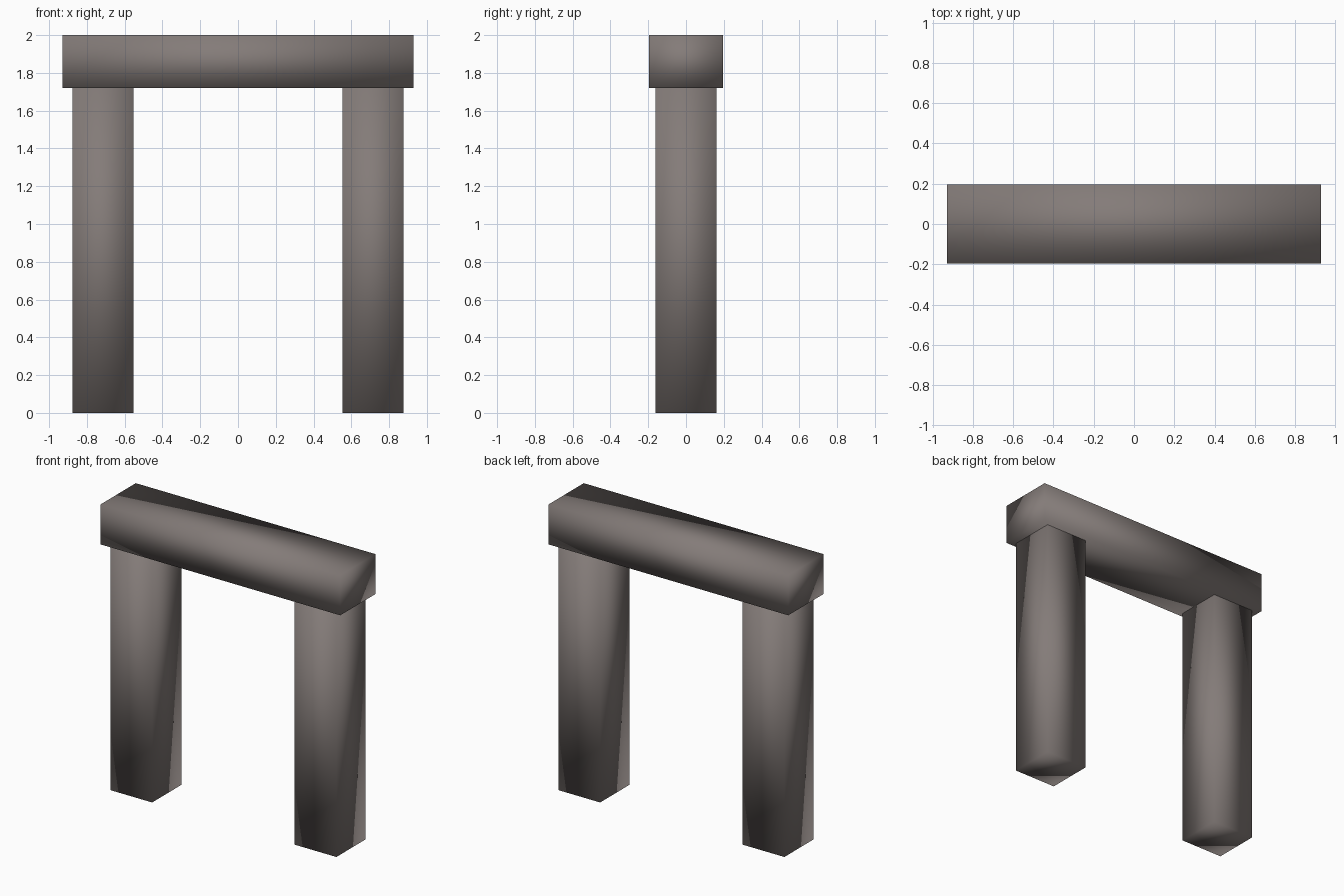
import bpy

cube = bpy.data.objects.get("Cube")
if cube:
    bpy.data.objects.remove(cube, do_unlink=True)

# Warm grey stone
STONE = (0.23, 0.20, 0.19, 1.0)
stone = bpy.data.materials.new("warm_grey_stone")
stone.use_nodes = True
stone.diffuse_color = STONE
bsdf = next(n for n in stone.node_tree.nodes if n.type == "BSDF_PRINCIPLED")
bsdf.inputs["Base Color"].default_value = STONE


def block(name, center, size):
    """Smooth-shaded stone block with shared corner normals."""
    bpy.ops.mesh.primitive_cube_add(size=1, location=center)
    obj = bpy.context.object
    obj.name = name
    obj.scale = size
    bpy.ops.object.transform_apply(location=False, rotation=False, scale=True)
    bpy.ops.object.shade_smooth()
    obj.data.materials.append(stone)
    return obj


LINTEL_BASE = 1.72
POST_WIDTH = 0.324

# Upright posts
for side, sign in (("left", 1), ("right", -1)):
    block(side + "_post", (sign * 0.714, 0, LINTEL_BASE / 2),
          (POST_WIDTH, POST_WIDTH, LINTEL_BASE))

# Lintel across the top
block("lintel", (0, 0, (2 + LINTEL_BASE) / 2), (1.858, 0.39, 2 - LINTEL_BASE))
